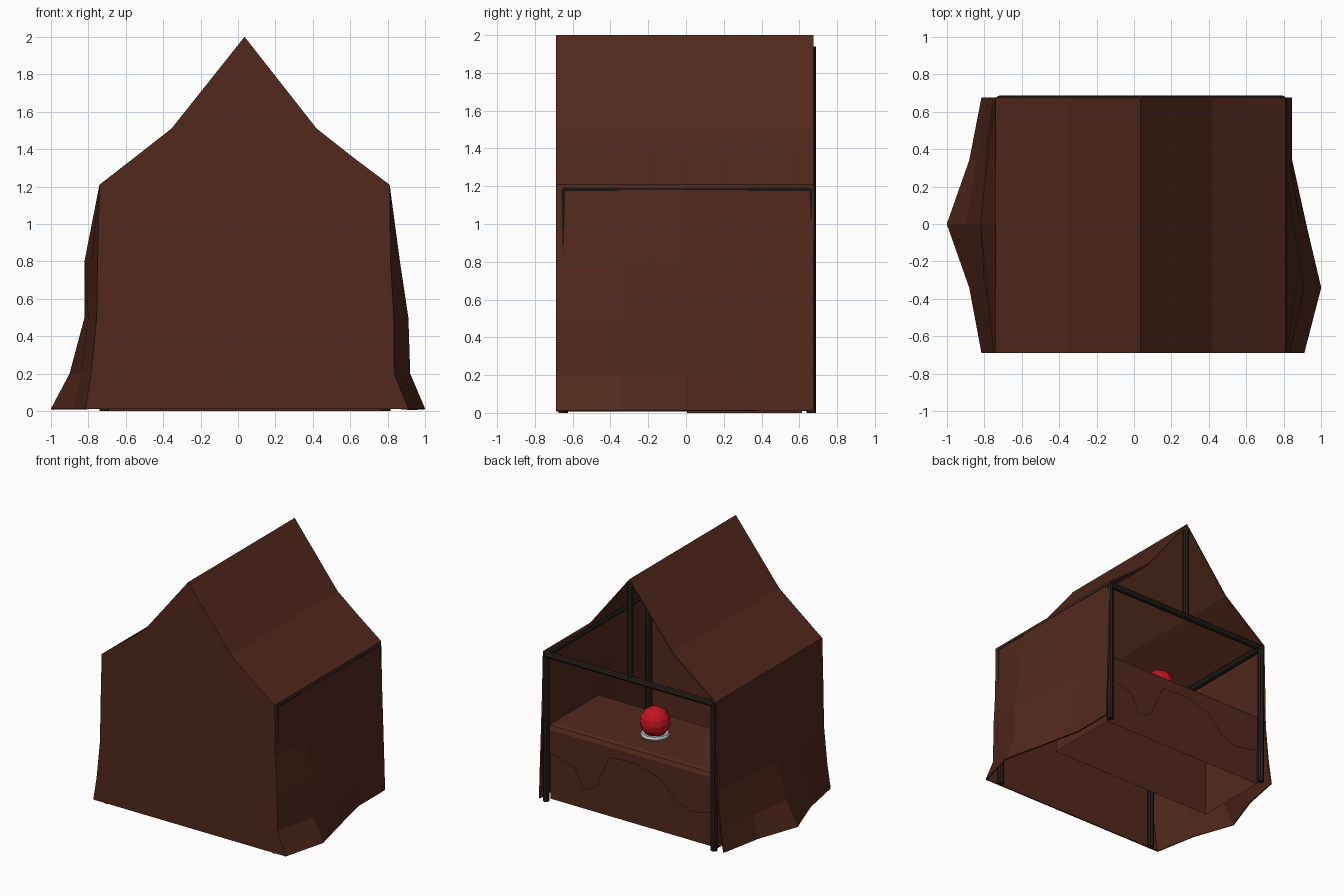
import bpy, bmesh
from mathutils import Vector

if "Cube" in bpy.data.objects:
    bpy.data.objects.remove(bpy.data.objects["Cube"])


def material(name, rgb):
    m = bpy.data.materials.new(name)
    m.diffuse_color = (*rgb, 1)
    m.use_nodes = True
    m.node_tree.nodes["Principled BSDF"].inputs["Base Color"].default_value = m.diffuse_color
    return m


CLOTH = material("brown_cloth", (0.085, 0.022, 0.012))
WOOD = material("dark_wood", (0.02, 0.014, 0.010))
RED = material("red_glass", (0.55, 0.008, 0.016))
PALE = material("pale_metal", (0.55, 0.58, 0.52))

FRONT, BACK = -0.688, 0.675


def make(name, verts, faces, mat, thick=0, offset=-1):
    me = bpy.data.meshes.new(name)
    me.from_pydata(verts, [], faces)
    me.materials.append(mat)
    ob = bpy.data.objects.new(name, me)
    bpy.context.collection.objects.link(ob)
    if thick:
        s = ob.modifiers.new("thickness", 'SOLIDIFY')
        s.thickness, s.offset = thick, offset
    return ob


def sheet(name, rows, mat, thick=0, offset=-1):
    n = len(rows[0])
    faces = [(i*n+j, (i+1)*n+j, (i+1)*n+j+1, i*n+j+1)
             for i in range(len(rows)-1) for j in range(n-1)]
    return make(name, [p for r in rows for p in r], faces, mat, thick, offset)


def pole(name, a, b, r=0.025):
    a, b = Vector(a), Vector(b)
    bpy.ops.mesh.primitive_cylinder_add(vertices=8, radius=r, depth=(b-a).length,
                                        location=(a+b)/2)
    ob = bpy.context.object
    ob.rotation_euler = (b-a).to_track_quat('Z', 'Y').to_euler()
    ob.name = name
    ob.data.materials.append(WOOD)


# Side walls: x of the cloth per depth row, from hem up to eave
ys = [FRONT, -0.34, 0, 0.34, BACK]
zs = [0.012, 0.2, 0.5, 0.8, 1.21]
left_x = [[-0.815, -0.785, -0.755, -0.75, -0.74],
          [-0.88, -0.84, -0.80, -0.785, -0.74],
          [-1.0, -0.90, -0.82, -0.82, -0.74],
          [-0.88, -0.84, -0.80, -0.785, -0.74],
          [-0.815, -0.785, -0.755, -0.75, -0.74]]
right_x = [[0.91, 0.835, 0.832, 0.815, 0.81],
           [1.0, 0.92, 0.91, 0.865, 0.81],
           [0.92, 0.89, 0.86, 0.85, 0.81],
           [0.845, 0.84, 0.83, 0.82, 0.81],
           [0.845, 0.84, 0.83, 0.82, 0.81]]
for name, xs, off in (("left_wall", left_x, 1), ("right_wall", right_x, -1)):
    sheet(name, [[(x, y, z) for x, z in zip(row, zs)] for row, y in zip(xs, ys)],
          CLOTH, 0.012, off)

# Sagging roof
roof = [(-0.74, 1.21), (-0.54, 1.365), (-0.355, 1.51), (0.035, 2.0),
        (0.42, 1.51), (0.61, 1.36), (0.81, 1.21)]
sheet("roof", [[(x, FRONT, z), (x, BACK, z)] for x, z in roof], CLOTH, 0.012)

# Closed front wall
outline = list(zip(left_x[0][:4], zs)) + list(zip(right_x[0], zs)) + roof[-2::-1]
outline = (list(zip(left_x[0][:1], zs)) + list(zip(right_x[0], zs))
           + roof[-2::-1] + list(zip(left_x[0], zs))[3:0:-1])
make("front_wall", [(x, FRONT, z) for x, z in outline],
     [tuple(range(len(outline)))], CLOTH, 0.012)

# Pole frame: two gables joined by eave bars
L, R, C, E = -0.715, 0.79, 0.035, 1.185
for tag, y in (("front", -0.65), ("back", 0.662)):
    pole(tag + "_left_post", (L, y, 0), (L, y, E))
    pole(tag + "_right_post", (R, y, 0), (R, y, E))
    pole(tag + "_crossbar", (L, y, E), (R, y, E))
    pole(tag + "_king_post", (C, y, E), (C, y, 1.94))
for tag, x in (("left", L), ("right", R)):
    pole(tag + "_eave_bar", (x, -0.65, E), (x, 0.662, E))

# Table, open underneath
bpy.ops.mesh.primitive_cube_add(size=1, location=(0.035, 0.31, 0.295))
table = bpy.context.object
table.name = "table"
table.scale = (1.5, 0.61, 0.59)
table.data.materials.append(CLOTH)
bm = bmesh.new()
bm.from_mesh(table.data)
bm.faces.ensure_lookup_table()
bmesh.ops.delete(bm, geom=[f for f in bm.faces if f.normal.z < -0.5], context='FACES')
bm.to_mesh(table.data)
bm.free()

# Table cloth with a ragged front hem
hem = [(-0.715, 0.29), (-0.60, 0.26), (-0.49, 0.24), (-0.356, 0.285), (-0.22, 0.43),
       (0.01, 0.497), (0.24, 0.484), (0.36, 0.214), (0.43, 0.175), (0.49, 0.18),
       (0.56, 0.323), (0.785, 0.38)]
sheet("table_cloth", [[(x, 0.0, 0.605), (x, 0.585, 0.605), (x, 0.615, 0.595),
                       (x, 0.632, 0.565), (x, 0.632, z)] for x, z in hem], CLOTH)

# Ball on its ring stand
bpy.ops.mesh.primitive_uv_sphere_add(segments=12, ring_count=8, radius=0.115,
                                     location=(0.035, 0.345, 0.725))
bpy.context.object.name = "ball"
bpy.context.object.data.materials.append(RED)
bpy.ops.mesh.primitive_torus_add(major_segments=12, minor_segments=6, major_radius=0.09,
                                 minor_radius=0.02, location=(0.035, 0.345, 0.622))
bpy.context.object.name = "ball_stand"
bpy.context.object.data.materials.append(PALE)
